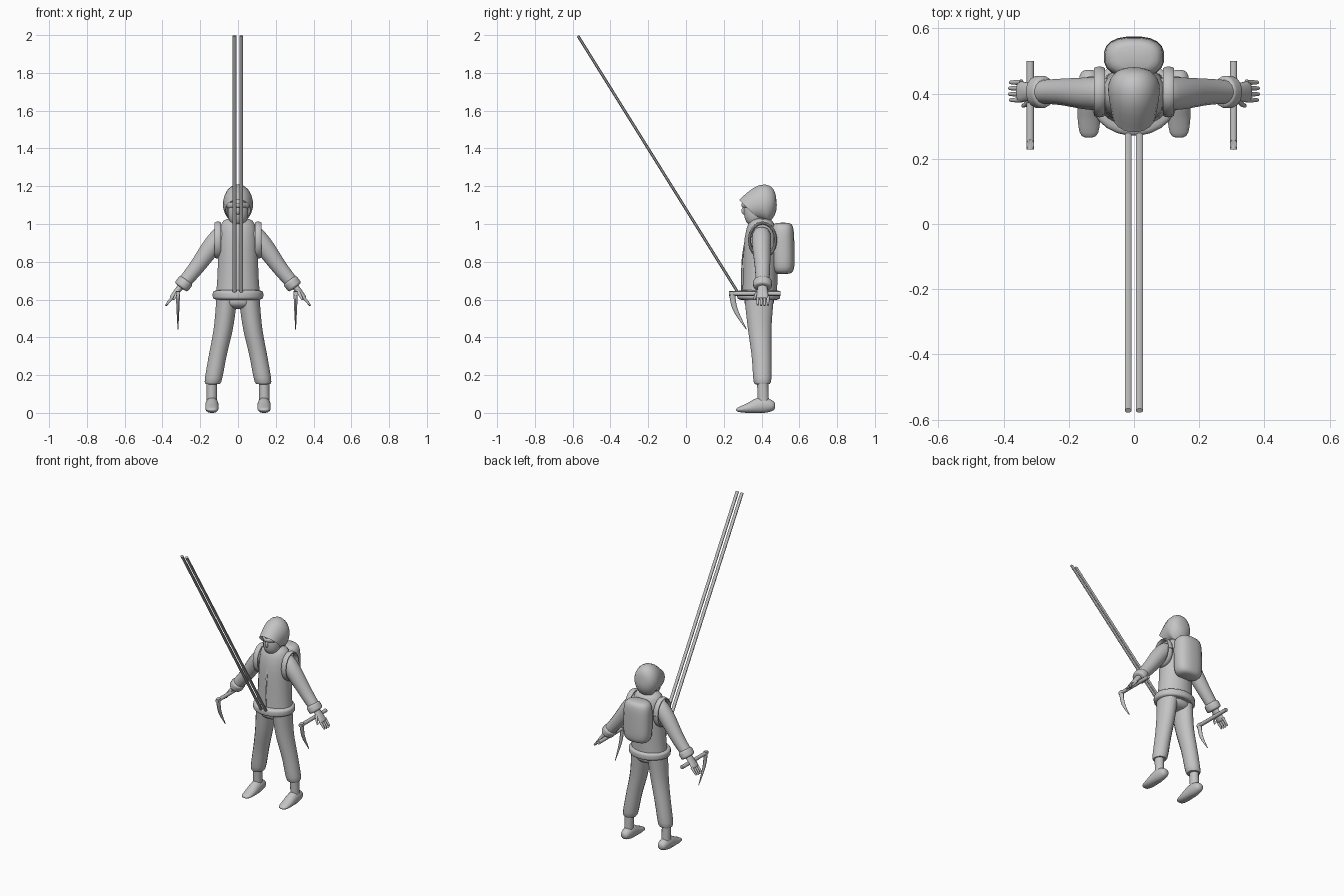
import bpy
import bmesh
from math import sin, cos, pi, radians, copysign
from mathutils import Vector

cube = bpy.data.objects.get("Cube")
if cube:
    bpy.data.objects.remove(cube, do_unlink=True)

shade = (0.55, 0.55, 0.55, 1)
grey = bpy.data.materials.new("plain grey")
grey.use_nodes = True
grey.diffuse_color = shade
grey.node_tree.nodes["Principled BSDF"].inputs["Base Color"].default_value = shade

ACROSS, ALONG, UP = Vector((1, 0, 0)), Vector((0, 1, 0)), Vector((0, 0, 1))


def sample(values, t):
    """Smooth curve through evenly spaced values; a single number stays constant."""
    if isinstance(values, float):
        return values
    last = len(values) - 1
    index = min(int(t * last), last - 1)
    f = t * last - index
    a, b, c, d = (values[min(max(index + k, 0), last)] for k in (-1, 0, 1, 2))
    return b + f / 2 * (c - a + f * (2 * a - 5 * b + 4 * c - d + f * (3 * (b - c) + d - a)))


def tube(name, path, wide, deep, axis=ACROSS, ends=(0, 0), lean=0.0,
         sides=16, rings=14, power=1, mirror=1, hollow=0):
    """Sweep an ellipse along a path; 'ends' sets how blunt each rounded end is (0 = flat)."""
    path = [Vector(point) for point in path]
    bm = bmesh.new()
    loops = []
    for i in range(rings + 1):
        t = (1 - cos(pi * i / rings)) / 2
        centre = sample(path, t)
        tangent = (sample(path, min(t + .01, 1)) - sample(path, max(t - .01, 0))).normalized()
        normal = tangent.cross(axis).normalized()
        blunt = ends[0] if t < .5 else ends[1]
        size = max(1 - abs(2 * t - 1) ** blunt, 0) ** (1 / blunt) if blunt else 1
        size = max(size, .08)
        loop = []
        for k in range(sides):
            angle = 2 * pi * (k + .5) / sides
            c, s = (copysign(abs(f) ** power, f) for f in (cos(angle), sin(angle)))
            point = (centre + axis * c * size * sample(wide, t)
                     + normal * s * size * sample(deep, t) + tangent * s * sample(lean, t))
            loop.append(bm.verts.new((point.x * mirror, point.y, max(point.z, 0))))
        loops.append(loop)
    for low, high in zip(loops, loops[1:]):
        for k in range(sides):
            bm.faces.new((low[k], low[k - 1], high[k - 1], high[k]))
    bm.faces.new(loops[0])
    front = bm.faces.new(loops[-1])
    bmesh.ops.recalc_face_normals(bm, faces=bm.faces)
    if hollow:
        bmesh.ops.inset_individual(bm, faces=[front], thickness=.01, depth=-hollow)
    mesh = bpy.data.meshes.new(name)
    bm.to_mesh(mesh)
    bm.free()
    mesh.shade_smooth()
    mesh.set_sharp_from_angle(angle=radians(50))
    mesh.materials.append(grey)
    bpy.context.collection.objects.link(bpy.data.objects.new(name, mesh))


def ball(name, centre, wide, deep, tall):
    """Ellipsoid around a centre."""
    centre = Vector(centre)
    tube(name, [centre - UP * tall, centre + UP * tall], wide, deep, ends=(2, 2))


# Jacket with rolled hem and front zip
tube("jacket", [(0, .39, .6), (0, .4, 1.03)], (.12, .11, .105, .1), (.093, .092, .09, .075),
     ends=(0, 4), sides=20)
tube("jacket_hem", [(0, .385, .596), (0, .385, .652)], .135, .115, ends=(4, 4), sides=24)
tube("zip", [(0, .294, .65), (0, .3, .83), (0, .33, .98)], .006, .004, sides=8)
tube("neck", [(0, .39, .98), (0, .39, 1.05)], .045, .042)

# Hood with a slanted, hollow face opening
tube("hood", [(0, .48, 1.11), (0, .41, 1.105), (0, .335, 1.075)], (.08, .08, .067), (.1, .104, .07),
     ends=(2, 0), lean=(.0, .0, .03), sides=20, hollow=.03)
ball("face", (0, .362, 1.065), .055, .056, .075)
ball("nose", (0, .308, 1.07), .01, .014, .02)
tube("goggles", [(-.054, .345, 1.1), (0, .3, 1.1), (.054, .345, 1.1)], (.016, .012, .016), .007, axis=UP)

# Backpack
tube("backpack", [(0, .515, .735), (0, .51, 1.007)], .093, .062, ends=(4, 4), sides=20, power=.8)

# Trouser seat
tube("trouser_seat", [(0, .387, .63), (0, .387, .55)], .115, .08, ends=(0, 2))

for label, side in (("left", 1), ("right", -1)):
    # Trouser leg, ankle and shoe
    tube(label + "_trouser_leg", [(.06, .387, .6), (.077, .39, .45), (.108, .4, .3), (.135, .405, .15)],
         (.056, .052, .048, .048), (.078, .064, .053, .05), ends=(0, 8), mirror=side)
    tube(label + "_ankle", [(.138, .405, .18), (.14, .41, .04)], .028, .03, mirror=side)
    tube(label + "_shoe", [(.138, .472, .035), (.138, .4, .04), (.138, .33, .025), (.138, .265, .015)],
         .036, (.033, .045, .028, .013), ends=(3, 3), mirror=side)

    # Sleeve and cuff
    tube(label + "_sleeve", [(.07, .4, .965), (.14, .4, .88), (.22, .405, .77), (.29, .405, .685)],
         (.055, .05, .041, .036), (.055, .051, .042, .036), axis=ALONG, ends=(4, 0), mirror=side)
    tube(label + "_cuff", [(.272, .405, .705), (.303, .405, .663)], .05, .043,
         axis=ALONG, ends=(4, 4), mirror=side)

    # Hand, fingers and thumb
    tube(label + "_palm", [(.29, .405, .685), (.355, .405, .605)], (.022, .028, .035), (.02, .016, .012),
         axis=ALONG, ends=(0, 6), mirror=side)
    for finger in range(4):
        y = .38 + .018 * finger
        reach = 1 - .06 * abs(finger - 1.5)
        tube(f"{label}_finger_{finger + 1}", [(.345, y, .615), (.345 + .04 * reach, y, .615 - .05 * reach)],
             (.009, .006), (.009, .006), axis=ALONG, ends=(0, 4), sides=8, rings=6, mirror=side)
    tube(label + "_thumb", [(.315, .386, .65), (.33, .368, .62), (.342, .362, .598)],
         (.01, .006), (.01, .006), axis=ALONG, ends=(0, 4), sides=8, mirror=side)

    # Backpack strap looping round the shoulder
    turns = [2 * pi * k / 12 for k in range(13)]
    tube(label + "_strap", [(.106, .405 + .07 * cos(a), .915 + .09 * sin(a)) for a in turns],
         .018, .008, sides=10, rings=24, mirror=side)

# Ice tools hanging at the hands
for label, x in (("left", .305), ("right", -.318)):
    tube(label + "_tool_handle", [(x, .228, .632), (x, .5, .632)], .012, .012, sides=10, rings=1)
    tube(label + "_tool_pick", [(x, .243, .643), (x, .26, .55), (x, .32, .442)],
         (.012, .008, .002), (.016, .013, .002), sides=10)

# Pair of long slanted poles
for label, x in (("left", .017), ("right", -.018)):
    tube(label + "_pole", [(x, .272, .642), (x, -.572, 1.996)], .011, .008, sides=8, rings=1)
